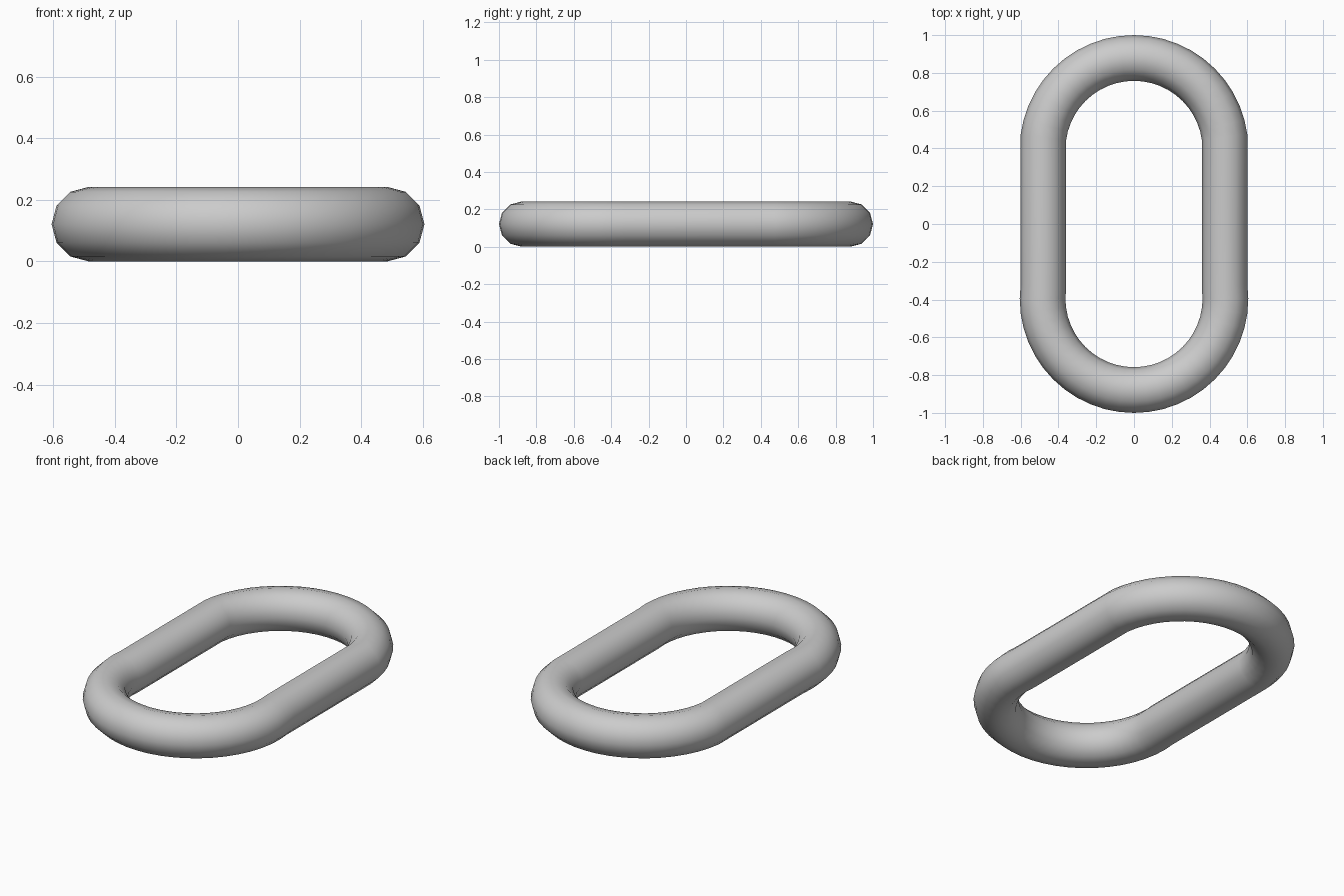
import bpy, bmesh
from math import sin, cos, radians

if "Cube" in bpy.data.objects:
    bpy.data.objects.remove(bpy.data.objects["Cube"])

MAJOR, MINOR, SHIFT = 0.484, 0.121, 0.395   # bend radius, bar radius, bend centre offset
SEGS, SIDES = 48, 12

bm = bmesh.new()


def ring(i, y_offset):
    """One 12-sided cross-section of the bar at bend step i."""
    a = radians(360 / SEGS * i)
    verts = []
    for j in range(SIDES):
        b = radians(360 / SIDES * j)
        r = MAJOR + MINOR * cos(b)
        verts.append(bm.verts.new((r * cos(a), r * sin(a) + y_offset, MINOR + MINOR * sin(b))))
    return verts


# back bend, then front bend; the gaps between them become the straight sides
rings = [ring(i, SHIFT) for i in range(1, 24)]
rings += [ring(i, -SHIFT) for i in range(23, 50)]

for k, cur in enumerate(rings):
    nxt = rings[(k + 1) % len(rings)]
    for j in range(SIDES):
        j2 = (j + 1) % SIDES
        bm.faces.new((cur[j], nxt[j], nxt[j2], cur[j2])).smooth = True

bmesh.ops.recalc_face_normals(bm, faces=bm.faces)
mesh = bpy.data.meshes.new("chain_link")
bm.to_mesh(mesh)
bm.free()
bpy.context.collection.objects.link(bpy.data.objects.new("chain_link", mesh))
